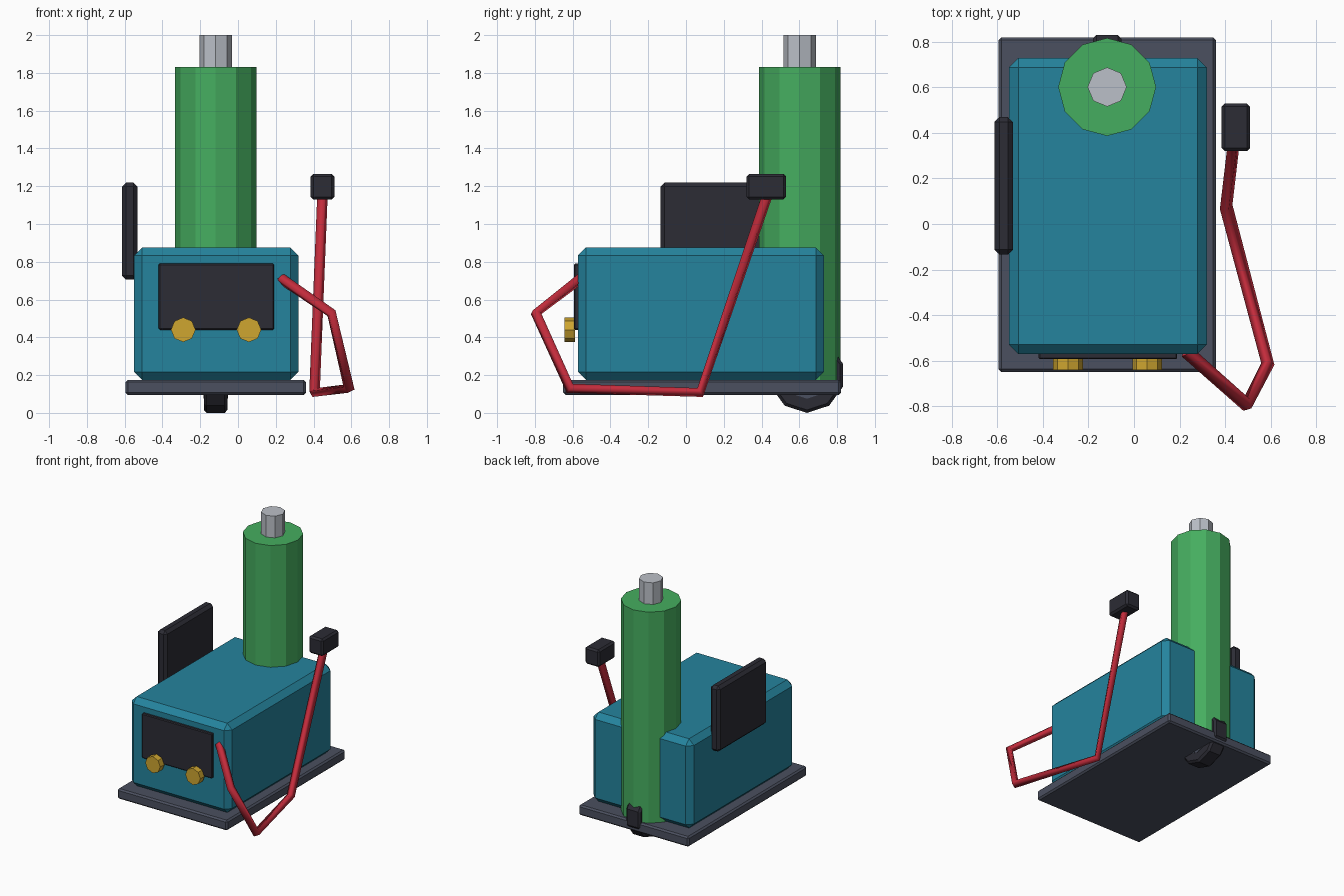
import bpy, math

if "Cube" in bpy.data.objects:
    bpy.data.objects.remove(bpy.data.objects["Cube"])


def material(name, rgb):
    m = bpy.data.materials.new(name)
    m.diffuse_color = (*rgb, 1)
    m.use_nodes = True
    m.node_tree.nodes["Principled BSDF"].inputs["Base Color"].default_value = m.diffuse_color
    return m


TEAL = material("teal paint", (0.018, 0.23, 0.34))
SLATE = material("slate grey", (0.07, 0.08, 0.115))
BLACK = material("black rubber", (0.025, 0.025, 0.035))
GREEN = material("green paint", (0.06, 0.42, 0.115))
STEEL = material("steel", (0.50, 0.53, 0.58))
RED = material("red hose", (0.55, 0.025, 0.045))
GOLD = material("gold", (0.62, 0.38, 0.03))


def finish(ob, name, mat, bevel):
    ob.name = name
    ob.data.materials.append(mat)
    if bevel:
        mod = ob.modifiers.new("bevel", 'BEVEL')
        mod.width, mod.segments = bevel, 1
        mod.limit_method = 'ANGLE'
        mod.angle_limit = math.radians(50)
    return ob


def box(name, lo, hi, mat, bevel=0.0):
    bpy.ops.mesh.primitive_cube_add(size=1, location=[(a + b) / 2 for a, b in zip(lo, hi)])
    ob = bpy.context.object
    ob.scale = [b - a for a, b in zip(lo, hi)]
    bpy.ops.object.transform_apply(location=False, rotation=False, scale=True)
    return finish(ob, name, mat, bevel)


def cylinder(name, centre, radius, depth, sides, mat, rot=(0, 0, 0), bevel=0.0):
    bpy.ops.mesh.primitive_cylinder_add(vertices=sides, radius=radius, depth=depth,
                                        location=centre, rotation=rot)
    return finish(bpy.context.object, name, mat, bevel)


# Chassis and body
box("base_plate", (-0.595, -0.65, 0.095), (0.36, 0.82, 0.175), SLATE, 0.012)
box("body", (-0.55, -0.572, 0.175), (0.32, 0.73, 0.875), TEAL, 0.042)
box("side_panel", (-0.614, -0.135, 0.705), (-0.532, 0.47, 1.22), BLACK, 0.022)

# Front control panel and knobs
box("control_panel", (-0.42, -0.594, 0.44), (0.19, -0.55, 0.79), BLACK, 0.006)
for side, x in (("left", -0.29), ("right", 0.058)):
    cylinder(side + "_knob", (x, -0.615, 0.44), 0.065, 0.055, 8, GOLD, (math.pi / 2, 0, 0))

# Gas tank with valve
cylinder("tank", (-0.118, 0.602, 1.0), 0.215, 1.66, 12, GREEN)
cylinder("tank_valve", (-0.118, 0.602, 1.9), 0.086, 0.20, 8, STEEL)

# Rear wheel, axis along x, one corner pointing down
cylinder("rear_wheel", (-0.118, 0.64, 0.20), 0.20, 0.125, 10, BLACK,
         (math.pi / 2, 0, math.pi / 2), 0.015)
cylinder("wheel_hub", (-0.118, 0.64, 0.20), 0.125, 0.13, 10, SLATE,
         (math.pi / 2, 0, math.pi / 2))

# Hose from the front face round to the torch handle
path = [(0.23, -0.56, 0.71), (0.495, -0.795, 0.528), (0.588, -0.615, 0.13),
        (0.405, 0.075, 0.108), (0.447, 0.43, 1.15)]
curve = bpy.data.curves.new("hose", 'CURVE')
curve.dimensions = '3D'
curve.bevel_depth = 0.03
curve.bevel_resolution = 0
curve.use_fill_caps = True
spline = curve.splines.new('POLY')
spline.points.add(len(path) - 1)
for p, co in zip(spline.points, path):
    p.co = (*co, 1)
hose = bpy.data.objects.new("hose", curve)
bpy.context.collection.objects.link(hose)
curve.materials.append(RED)
box("torch_handle", (0.385, 0.32, 1.13), (0.51, 0.53, 1.265), BLACK, 0.014)
